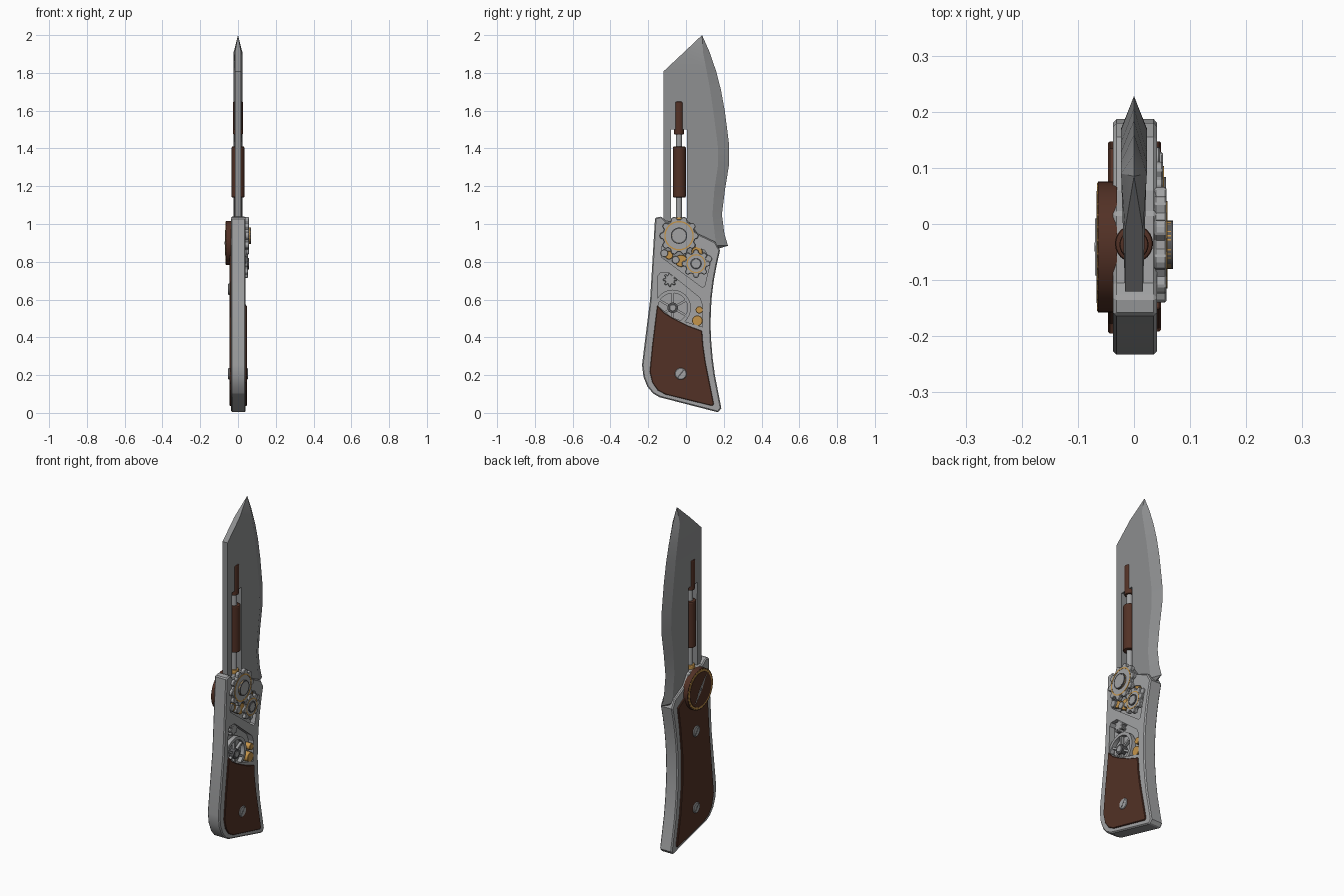
import bpy, bmesh, math
from mathutils import Vector, Matrix

if "Cube" in bpy.data.objects:
    bpy.data.objects.remove(bpy.data.objects["Cube"])


def material(name, c):
    m = bpy.data.materials.new(name)
    m.diffuse_color = (*c, 1)
    m.use_nodes = True
    m.node_tree.nodes["Principled BSDF"].inputs["Base Color"].default_value = m.diffuse_color
    return m


STEEL = material("handle steel", (0.36, 0.365, 0.37))
BLADE = material("blade steel", (0.27, 0.275, 0.28))
BROWN = material("brown wood", (0.085, 0.031, 0.019))
GOLD = material("brass", (0.56, 0.30, 0.07))
DARK = material("dark steel", (0.10, 0.10, 0.105))


def finish(name, bm, mat):
    bmesh.ops.recalc_face_normals(bm, faces=bm.faces[:])
    me = bpy.data.meshes.new(name)
    bm.to_mesh(me)
    bm.free()
    me.materials.append(mat)
    ob = bpy.data.objects.new(name, me)
    bpy.context.collection.objects.link(ob)
    return ob


def apply_mods(ob):
    bpy.context.view_layer.objects.active = ob
    for m in list(ob.modifiers):
        bpy.ops.object.modifier_apply(modifier=m.name)


def prism(name, pts, x0, x1, mat, bevel=0.0):
    """Side profile (y, z) extruded from x0 to x1."""
    bm = bmesh.new()
    f = bm.faces.new([bm.verts.new((x0, y, z)) for y, z in pts])
    g = bmesh.ops.extrude_face_region(bm, geom=[f])["geom"]
    bmesh.ops.translate(bm, vec=(x1 - x0, 0, 0),
                        verts=[v for v in g if isinstance(v, bmesh.types.BMVert)])
    ob = finish(name, bm, mat)
    if bevel:
        m = ob.modifiers.new("bevel", "BEVEL")
        m.width, m.segments, m.angle_limit = bevel, 1, math.radians(50)
        apply_mods(ob)
    return ob


def circle(y, z, r, n=32):
    return [(y + r * math.cos(2 * math.pi * i / n), z + r * math.sin(2 * math.pi * i / n)) for i in range(n)]


def disc(name, y, z, r, x0, x1, mat, bevel=0.0, n=32):
    return prism(name, circle(y, z, r, n), x0, x1, mat, bevel)


def ring(name, y, z, r0, r1, x0, x1, mat, n=40):
    bm = bmesh.new()
    loops = [[bm.verts.new((x, a, b)) for a, b in circle(y, z, r, n)]
             for x, r in ((x0, r0), (x0, r1), (x1, r1), (x1, r0))]
    for k in range(4):
        p, q = loops[k], loops[(k + 1) % 4]
        for i in range(n):
            j = (i + 1) % n
            bm.faces.new((p[i], p[j], q[j], q[i]))
    return finish(name, bm, mat)


def gear(name, y, z, r0, r1, teeth, x0, x1, mat):
    pts = []
    for i in range(teeth):
        for off, r in ((-0.36, r0), (-0.2, r1 * 0.98), (0, r1), (0.2, r1 * 0.98), (0.36, r0)):
            a = 2 * math.pi * (i + off) / teeth
            pts.append((y + r * math.cos(a), z + r * math.sin(a)))
    return prism(name, pts, x0, x1, mat, 0.003)


def bar(name, y, z, length, width, angle, x0, x1, mat):
    c, s = math.cos(angle), math.sin(angle)
    pts = [(y + u * c - v * s, z + u * s + v * c) for u, v in
           ((-length / 2, -width / 2), (length / 2, -width / 2), (length / 2, width / 2), (-length / 2, width / 2))]
    return prism(name, pts, x0, x1, mat)


def upright(name, y, z0, z1, r, mat, bevel=0.0):
    bm = bmesh.new()
    bmesh.ops.create_cone(bm, cap_ends=True, segments=24, radius1=r, radius2=r, depth=z1 - z0,
                          matrix=Matrix.Translation((0, y, (z0 + z1) / 2)))
    ob = finish(name, bm, mat)
    if bevel:
        m = ob.modifiers.new("bevel", "BEVEL")
        m.width, m.segments, m.angle_limit = bevel, 2, math.radians(50)
        apply_mods(ob)
    return ob


def cut(ob, cutter):
    m = ob.modifiers.new("cut", "BOOLEAN")
    m.operation, m.object, m.solver = "DIFFERENCE", cutter, "EXACT"
    apply_mods(ob)
    bpy.data.objects.remove(cutter)


# Blade: rows of (z, spine y, grind line y, cutting edge y), closed to a point
rows = [(.80, -.12, .10, .12), (.87, -.12, .14, .175), (.885, -.12, .16, .222), (.95, -.12, .152, .203),
        (1.05, -.12, .14, .19), (1.18, -.12, .15, .206), (1.314, -.12, .17, .228), (1.42, -.12, .168, .228),
        (1.595, -.12, .145, .206), (1.71, -.12, .128, .185), (1.807, -.12, .11, .16), (1.91, -.01, .09, .125)]
bm = bmesh.new()
loops = [[bm.verts.new(p) for p in ((-.016, s, z), (-.023, g, z), (0, e, z), (.023, g, z), (.016, s, z))]
         for z, s, g, e in rows]
for p, q in zip(loops, loops[1:]):
    for i in range(5):
        j = (i + 1) % 5
        bm.faces.new((p[i], p[j], q[j], q[i]))
tip = bm.verts.new((0, .085, 2.0))
for i in range(5):
    bm.faces.new((loops[-1][i], loops[-1][(i + 1) % 5], tip))
bm.faces.new(loops[0])
blade = finish("blade", bm, BLADE)
cut(blade, prism("slot_cutter", [(-.08, .9), (.005, .9), (.005, 1.5), (-.08, 1.5)], -.1, .1, BLADE))

# Piston in the blade slot
upright("piston_rod", -.037, .98, 1.5, .016, STEEL)
upright("piston_sleeve", -.035, 1.14, 1.41, .034, BROWN, .006)
upright("piston_cap", -.037, 1.473, 1.648, .026, BROWN, .005)
upright("piston_collar", -.037, .99, 1.035, .026, GOLD, .005)

# Handle body with two recessed windows on the right side
handle = prism("handle", [
    (-.164, 1.033), (-.13, 1.04), (-.105, 1.015), (.02, 1.01), (.06, .95), (.155, .905), (.18, .86),
    (.162, .78), (.148, .705), (.137, .62), (.132, .546), (.13, .46), (.133, .387), (.141, .29), (.153, .2),
    (.187, .025), (.17, .003), (-.14, .083), (-.175, .103), (-.205, .14), (-.225, .19), (-.233, .254),
    (-.19, .6)], -.037, .041, STEEL, .006)
cut(handle, prism("upper_window", [(-.13, .88), (-.13, .825), (.085, .665), (.098, .67), (.13, .8),
                                   (.10, .86), (0, .9)], .012, .1, STEEL))
cut(handle, prism("lower_window", [(-.148, .725), (-.135, .742), (-.09, .742), (.072, .61), (.087, .57),
                                   (.087, .455), (-.075, .505), (-.152, .57)], .006, .1, STEEL))

# Wooden grips
prism("right_grip", [(-.152, .57), (-.115, .53), (-.07, .502), (.01, .462), (.085, .434), (.09, .36),
                     (.103, .27), (.148, .045), (.138, .037), (-.11, .098), (-.15, .12), (-.178, .16),
                     (-.192, .217), (-.178, .36)], .036, .048, BROWN, .003)
prism("left_grip", [(-.13, .93), (.05, .9), (.135, .85), (.115, .72), (.098, .56), (.097, .4), (.115, .22),
                    (.148, .045), (.138, .037), (-.11, .098), (-.15, .12), (-.178, .16),
                    (-.195, .23), (-.155, .6)], -.046, -.034, BROWN, .003)

# Grip screws with slotted heads
for i, (y, z, s) in enumerate(((-.028, .207, 1), (-.028, .207, -1), (-.028, .655, -1))):
    disc(f"grip_screw_{i}", y, z, .031, s * .04, s * .052, STEEL, .003, 24)
    bar(f"screw_slot_{i}", y, z, .05, .007, .9 * s, s * .051, s * .0525, DARK)

# Pivot knob on the left side, with brass rim and needle
disc("pivot_knob", -.041, .9, .117, -.064, -.03, BROWN, 0, 48)
gear("knob_rim_teeth", -.041, .9, .112, .1175, 30, -.066, -.060, GOLD)
disc("knob_face", -.041, .9, .1, -.0672, -.06, BROWN, .001, 48)
c = Vector((-.041, .9))
d = Vector((-.6, .8))
n = Vector((.8, .6))
prism("knob_needle", [tuple(c + v) for v in (d * .085, n * .009, d * -.085, n * -.009)], -.0695, -.066, STEEL)
disc("needle_pin", -.041, .9, .008, -.0705, -.066, DARK, 0, 16)

# Upper gear train on the right side
gear("large_gear", -.037, .938, .086, .103, 10, .036, .058, STEEL)
ring("large_gear_inlay", -.037, .938, .071, .078, .05, .0595, GOLD)
disc("large_gear_hub", -.037, .938, .043, .05, .069, GOLD, .003)
ring("large_hub_groove", -.037, .938, .036, .043, .06, .0697, DARK)
disc("large_hub_cap", -.037, .938, .036, .06, .0697, STEEL)
gear("small_gear", .053, .79, .058, .075, 8, .03, .052, STEEL)
ring("small_gear_inlay", .053, .79, .044, .050, .045, .0532, GOLD)
ring("small_hub_groove", .053, .79, .026, .031, .045, .057, DARK)
disc("small_hub", .053, .79, .026, .045, .057, STEEL, .002)

# Small idler discs in both windows: y, z, radius, top x, material
for i, (y, z, r, x, m) in enumerate((
        (-.026, .805, .032, .040, GOLD), (.058, .85, .03, .036, GOLD), (-.09, .835, .022, .036, GOLD),
        (-.115, .845, .02, .046, STEEL), (.117, .815, .02, .046, STEEL), (-.055, .81, .02, .044, STEEL),
        (.06, .488, .028, .040, GOLD), (.07, .545, .019, .040, GOLD))):
    disc(f"idler_{i}", y, z, r, .0, x, m, .002, 20)
gear("lower_pinion", -.085, .705, .026, .038, 8, .0, .034, STEEL)

# Spoked wheel in the lower window
ring("wheel_rim", -.07, .556, .078, .096, .012, .036, STEEL)
for i in range(3):
    bar(f"wheel_spoke_{i}", -.07, .556, .165, .012, math.pi * i / 3 + math.pi / 6, .014, .030, STEEL)
ring("wheel_hub_groove", -.07, .556, .018, .028, .01, .040, DARK, 24)
disc("wheel_hub", -.07, .556, .018, .01, .042, STEEL, .002, 24)

# Smooth the round parts, keep edges sharp
for ob in bpy.context.collection.objects:
    bpy.ops.object.select_all(action="DESELECT")
    ob.select_set(True)
    bpy.context.view_layer.objects.active = ob
    bpy.ops.object.shade_smooth_by_angle(angle=math.radians(20))
